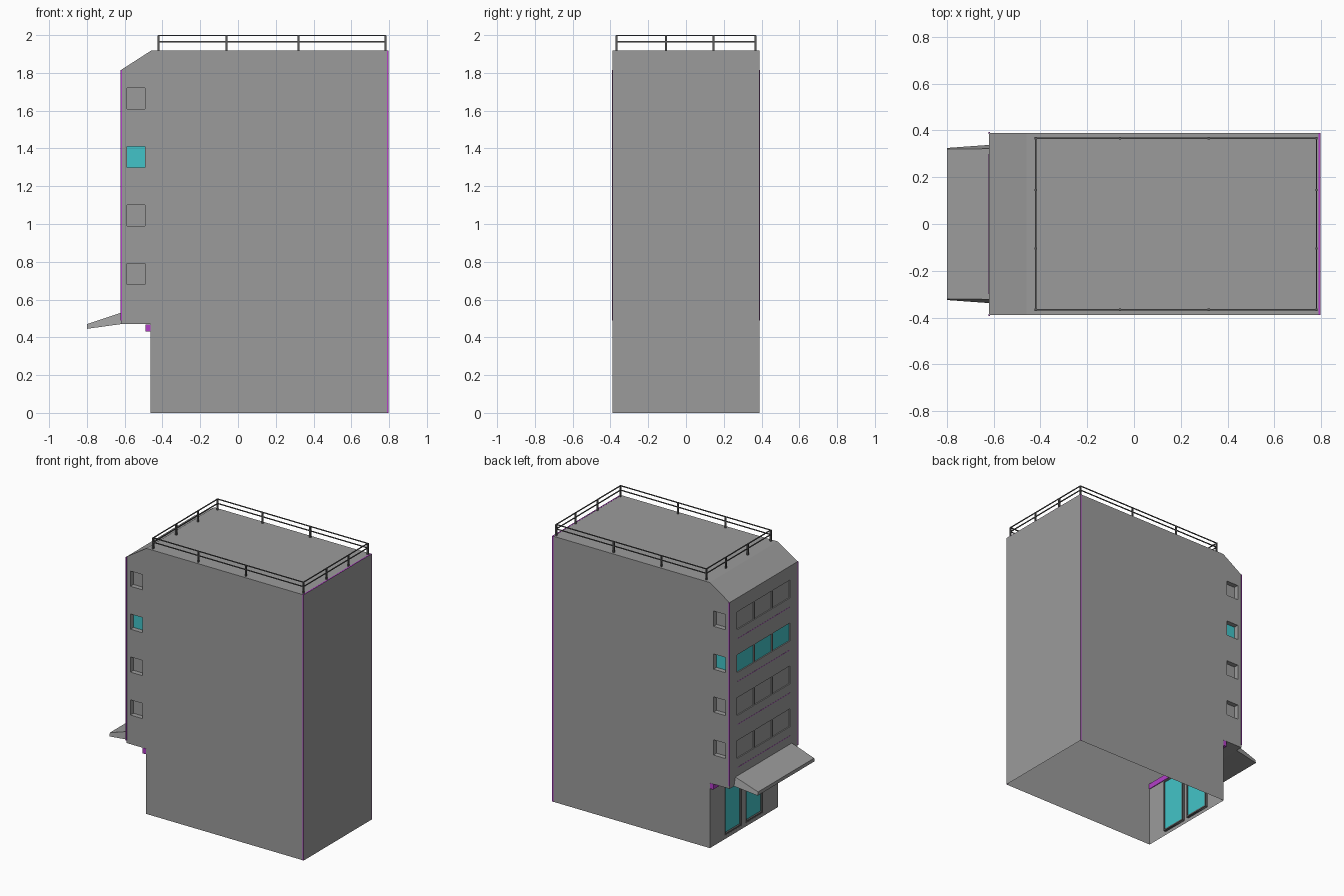
import bpy, bmesh

if "Cube" in bpy.data.objects:
    bpy.data.objects.remove(bpy.data.objects["Cube"])

W = 0.388                       # half depth of the building
SIDE_D, FRONT_D, DOOR_D = 0.035, 0.008, 0.015   # recess depths
FLOORS = [0.68, 0.99, 1.30, 1.61]
LIT = 2                         # floor with teal glass


def material(name, rgb):
    m = bpy.data.materials.new(name)
    m.diffuse_color = (*rgb, 1)
    m.use_nodes = True
    m.node_tree.nodes["Principled BSDF"].inputs["Base Color"].default_value = m.diffuse_color
    return m


teal = material("teal", (0.055, 0.55, 0.58))
purple = material("purple", (0.45, 0.05, 0.58))
grey = material("wall_grey", (0.33, 0.33, 0.33))
dark = material("dark_metal", (0.10, 0.10, 0.10))


def mesh_obj(name, verts, faces, mat=None):
    me = bpy.data.meshes.new(name)
    me.from_pydata(verts, [], faces)
    bm = bmesh.new()
    bm.from_mesh(me)
    if len(faces) > 1:
        bmesh.ops.recalc_face_normals(bm, faces=bm.faces)
    bm.to_mesh(me)
    bm.free()
    ob = bpy.data.objects.new(name, me)
    bpy.context.collection.objects.link(ob)
    me.materials.append(mat or grey)
    return ob


def boxes(name, spans, mat=None):
    """One object made of boxes given as (x0, x1, y0, y1, z0, z1)."""
    verts, faces = [], []
    for x0, x1, y0, y1, z0, z1 in spans:
        n = len(verts)
        verts += [(x, y, z) for x in (x0, x1) for y in (y0, y1) for z in (z0, z1)]
        faces += [[n + i for i in f] for f in ((0, 1, 3, 2), (4, 6, 7, 5), (0, 4, 5, 1),
                                               (2, 3, 7, 6), (0, 2, 6, 4), (1, 5, 7, 3))]
    return mesh_obj(name, verts, faces, mat)


def pane(name, axis, at, u0, u1, z0, z1, mat):
    pts = [(u0, z0), (u1, z0), (u1, z1), (u0, z1)]
    if axis == 'x':
        verts = [(at, u, z) for u, z in pts][::-1]
    else:
        verts = [(u, at, z) for u, z in pts][::-1 if at > 0 else 1]
    mesh_obj(name, verts, [(0, 1, 2, 3)], mat)


# Building body: extruded side profile
prof = [(-0.463, 0), (0.797, 0), (0.797, 1.918), (-0.46, 1.918),
        (-0.62, 1.815), (-0.62, 0.47), (-0.463, 0.47)]
n = len(prof)
body = mesh_obj("building_shell",
                [(x, y, z) for y in (-W, W) for x, z in prof],
                [list(range(n)), list(range(n, 2 * n))] +
                [(i, (i + 1) % n, n + (i + 1) % n, n + i) for i in range(n)])

# Window and door recesses, with their glass
cuts = []
for k, z in enumerate(FLOORS):
    glass = teal if k == LIT else None
    for s in (-1, 1):
        y0, y1 = sorted((s * (W - SIDE_D), s * (W + 0.1)))
        cuts.append((-0.588, -0.492, y0, y1, z, z + 0.11))
        pane("side_window_glass", 'y', s * (W - SIDE_D), -0.588, -0.492, z, z + 0.11, glass)
    for c in (-0.205, 0, 0.205):
        cuts.append((-0.7, -0.62 + FRONT_D, c - 0.096, c + 0.096, z - 0.024, z + 0.105))
        pane("street_window_glass", 'x', -0.62 + FRONT_D, c - 0.096, c + 0.096,
             z - 0.024, z + 0.105, glass)
for c in (-0.12, 0.12):
    cuts.append((-0.55, -0.463 + DOOR_D, c - 0.1, c + 0.1, 0.025, 0.41))
    pane("door_glass", 'x', -0.463 + DOOR_D, c - 0.1, c + 0.1, 0.025, 0.41, teal)
    # Door frame bars
    x0, x1 = -0.462, -0.445
    boxes("door_frame", [(x0, x1, c - 0.1, c - 0.09, 0.025, 0.41),
                         (x0, x1, c + 0.09, c + 0.1, 0.025, 0.41),
                         (x0, x1, c - 0.09, c + 0.09, 0.025, 0.036),
                         (x0, x1, c - 0.09, c + 0.09, 0.4, 0.41)], dark)

cutter = boxes("recess_cutter", cuts)
cutter.hide_render = True
mod = body.modifiers.new("recesses", 'BOOLEAN')
mod.operation, mod.object, mod.solver = 'DIFFERENCE', cutter, 'EXACT'
dg = bpy.context.evaluated_depsgraph_get()
me = bpy.data.meshes.new_from_object(body.evaluated_get(dg))
body.modifiers.clear()
body.data = me
bpy.data.objects.remove(cutter)

# Open the underside and the recess backs (glass fills these)
bm = bmesh.new()
bm.from_mesh(me)
gone = []
for f in bm.faces:
    c, nr = f.calc_center_median(), f.normal
    if (c.z < 1e-4
            or (abs(nr.y) > 0.9 and abs(abs(c.y) - W + SIDE_D) < 1e-3)
            or (nr.x < -0.9 and min(abs(c.x + 0.62 - FRONT_D),
                                    abs(c.x + 0.463 - DOOR_D)) < 1e-3)):
        gone.append(f)
bmesh.ops.delete(bm, geom=gone, context='FACES')
bm.to_mesh(me)
bm.free()

# Purple trims
boxes("corner_trim", [(-0.622, -0.615, s * 0.389 - 0.004, s * 0.389 + 0.004, 0.49, 1.815)
                      for s in (-1, 1)], purple)
boxes("floor_line_trim", [(-0.621, -0.619, -0.3, 0.3, z - 0.091, z - 0.088)
                          for z in FLOORS], purple)
boxes("entrance_beam", [(-0.49, -0.458, -W, W, 0.43, 0.469)], purple)
boxes("rear_edge_trim", [(0.788, 0.7965, s * W - 0.001, s * W + 0.001, 0, 1.918)
                         for s in (-1, 1)] +
      [(0.788, 0.7965, -W, W, 1.917, 1.919)], purple)

# Entrance canopy: sloping wedge, flared at the wall
ring = [(-0.62, 0.338, 0.47), (-0.8, 0.325, 0.445), (-0.8, 0.32, 0.47), (-0.62, 0.322, 0.53)]
mesh_obj("entrance_canopy",
         [(x, s * y, z) for s in (-1, 1) for x, y, z in ring],
         [(0, 1, 2, 3), (4, 5, 6, 7)] + [(i, (i + 1) % 4, 4 + (i + 1) % 4, 4 + i) for i in range(4)])

# Roof railing
X0, X1, Y, t = -0.42, 0.78, 0.367, 0.003
rails = []
for z in (1.965, 1.997):
    rails += [(X0 - t, X1 + t, s * Y - t, s * Y + t, z - t, z + t) for s in (-1, 1)]
    rails += [(x - t, x + t, -Y, Y, z - t, z + t) for x in (X0, X1)]
boxes("railing_bars", rails, dark)
spots = [(x, s * Y) for x in (X0, -0.06, 0.32, X1) for s in (-1, 1)]
spots += [(x, y) for x in (X0, X1) for y in (-0.105, 0.145)]
p = 0.005
boxes("railing_posts", [(x - p, x + p, y - p, y + p, 1.915, 1.998) for x, y in spots], dark)
